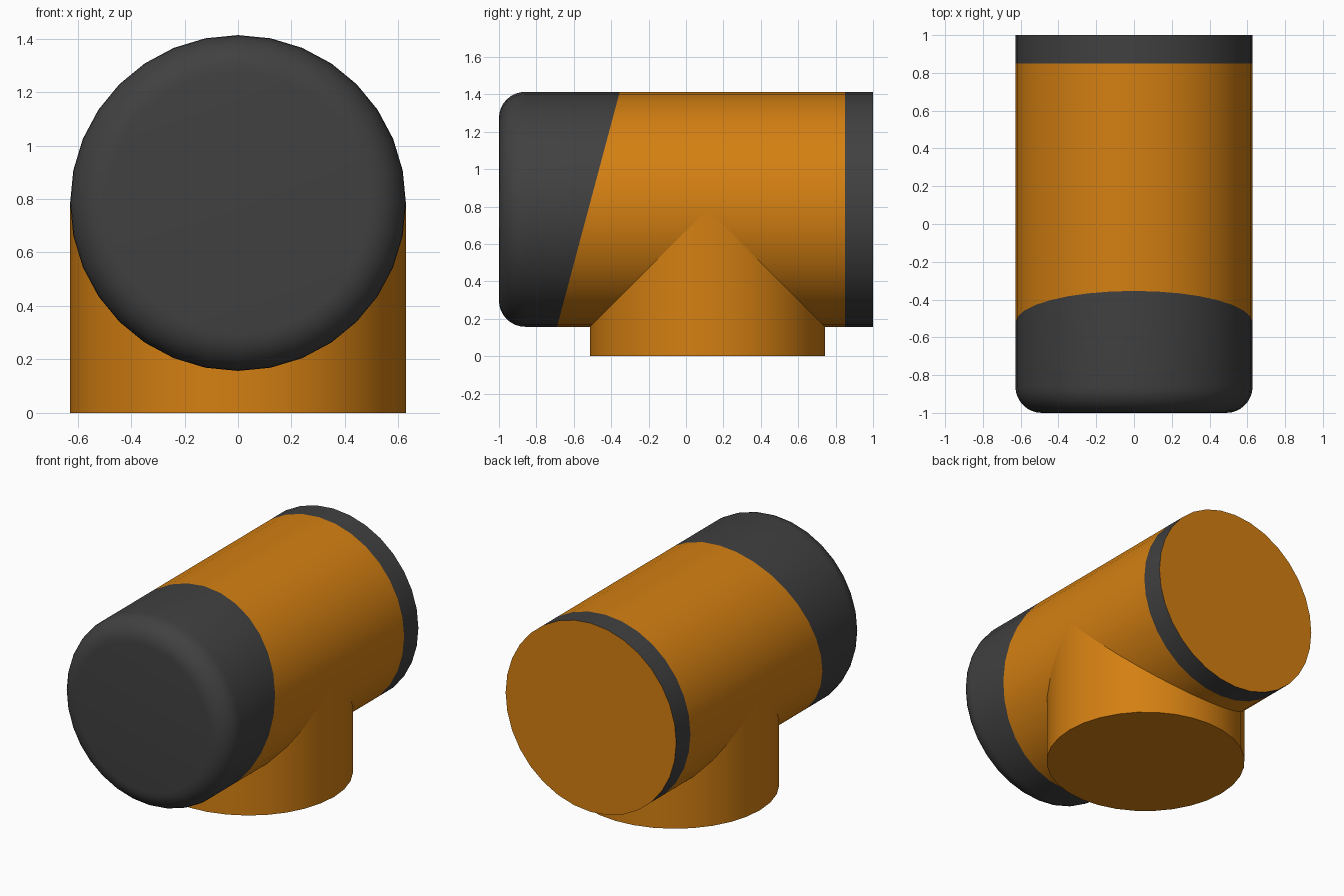
import bpy, bmesh, math
from mathutils import Vector

if "Cube" in bpy.data.objects:
    bpy.data.objects.remove(bpy.data.objects["Cube"], do_unlink=True)

R = 0.628        # radius shared by both pipes
AXIS_Z = 0.785   # height of the horizontal axis
FILLET = 0.14    # rounding of the front end
SIDES = 32


def material(name, colour):
    m = bpy.data.materials.new(name)
    m.use_nodes = True
    m.diffuse_color = colour
    m.node_tree.nodes["Principled BSDF"].inputs["Base Color"].default_value = colour
    return m


orange = material("orange", (0.66, 0.215, 0.006, 1))
charcoal = material("charcoal", (0.052, 0.052, 0.052, 1))


def finish(bm, name, materials):
    bmesh.ops.recalc_face_normals(bm, faces=bm.faces)
    mesh = bpy.data.meshes.new(name)
    bm.to_mesh(mesh)
    bm.free()
    obj = bpy.data.objects.new(name, mesh)
    bpy.context.collection.objects.link(obj)
    for m in materials:
        mesh.materials.append(m)
    bpy.ops.object.select_all(action='DESELECT')
    obj.select_set(True)
    bpy.context.view_layer.objects.active = obj
    bpy.ops.object.shade_smooth_by_angle(angle=math.radians(30))
    return obj


def loft(bm, profile, place):
    """Sweep (radius, distance) pairs around an axis and cap both ends."""
    rings = []
    for r, d in profile:
        angles = [2 * math.pi * i / SIDES for i in range(SIDES)]
        rings.append([bm.verts.new(place(r * math.cos(a), r * math.sin(a), d)) for a in angles])
    for a, b in zip(rings, rings[1:]):
        for i in range(SIDES):
            j = (i + 1) % SIDES
            bm.faces.new((a[i], a[j], b[j], b[i]))
    bm.faces.new(rings[0])
    bm.faces.new(rings[-1])


# Horizontal barrel with a rounded front end
bm = bmesh.new()
steps = [math.pi / 2 * i / 8 for i in range(9)]
profile = [(R - FILLET + FILLET * math.sin(t), -1 + FILLET - FILLET * math.cos(t)) for t in steps]
profile += [(R, 0.85), (R, 1.0)]
loft(bm, profile, lambda u, v, d: (u, d, AXIS_Z + v))

# Slanted edge of the dark front, cut across the barrel
slant_point = Vector((0, -0.522, AXIS_Z))
slant_normal = Vector((0, 1, -0.267)).normalized()
bmesh.ops.bisect_plane(bm, geom=bm.verts[:] + bm.edges[:] + bm.faces[:],
                       plane_co=slant_point, plane_no=slant_normal)
bm.normal_update()
for f in bm.faces:
    c = f.calc_center_median()
    in_front = (c - slant_point).dot(slant_normal) < 0
    in_back_band = 0.86 < c.y < 0.99
    f.material_index = 1 if in_front or in_back_band else 0
finish(bm, "barrel", [orange, charcoal])

# Upright branch, standing on the ground and ending inside the barrel
bm = bmesh.new()
loft(bm, [(R, 0), (R, AXIS_Z)], lambda u, v, d: (u, 0.115 + v, d))
finish(bm, "branch", [orange])
